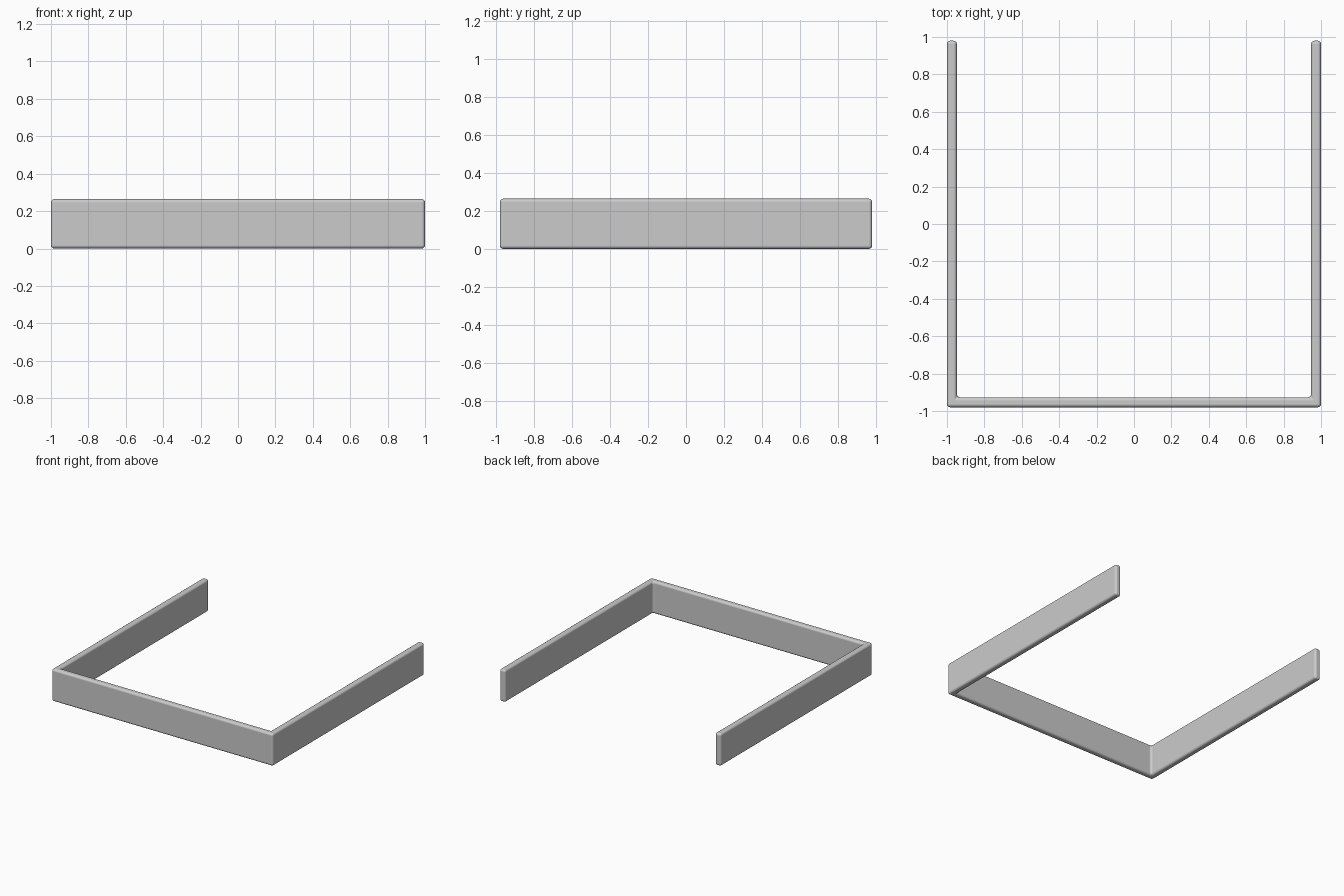
import bpy, bmesh

if "Cube" in bpy.data.objects:
    bpy.data.objects.remove(bpy.data.objects["Cube"])

W, D, H, T = 1.0, 0.98, 0.264, 0.053   # half width, half depth, height, wall thickness

# U-shaped outline seen from above
half = [(W, -D), (W, D), (W - T, D), (W - T, -D + T)]
outline = half + [(-x, y) for x, y in reversed(half)]

# Extrude the outline into a band
bm = bmesh.new()
base = bm.faces.new([bm.verts.new((x, y, 0)) for x, y in outline])
ext = bmesh.ops.extrude_face_region(bm, geom=[base])
top = [v for v in ext["geom"] if isinstance(v, bmesh.types.BMVert)]
bmesh.ops.translate(bm, verts=top, vec=(0, 0, H))
bmesh.ops.recalc_face_normals(bm, faces=bm.faces)
mesh = bpy.data.meshes.new("u_shaped_band")
bm.to_mesh(mesh)
bm.free()
band = bpy.data.objects.new("u_shaped_band", mesh)
bpy.context.collection.objects.link(band)

# Rounded edges, inside corners included
bevel = band.modifiers.new("rounded_edges", 'BEVEL')
bevel.width = 0.018
bevel.segments = 4
bevel.limit_method = 'ANGLE'
bevel.harden_normals = True

bpy.context.view_layer.objects.active = band
band.select_set(True)
bpy.ops.object.shade_smooth()
